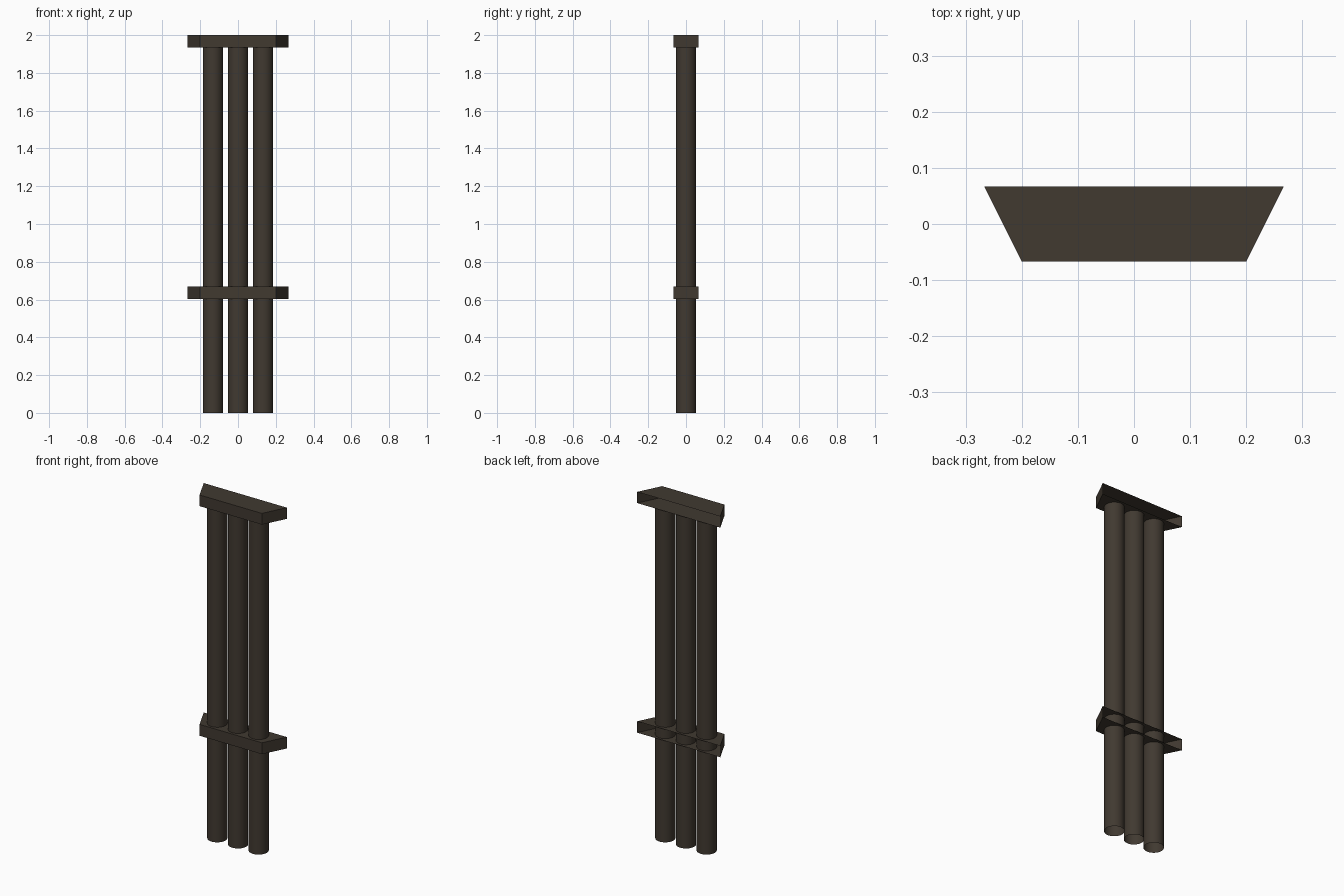
import bpy, bmesh, math

if "Cube" in bpy.data.objects:
    bpy.data.objects.remove(bpy.data.objects["Cube"])

brown = bpy.data.materials.new("dark_brown")
brown.diffuse_color = (0.052, 0.041, 0.030, 1)
brown.use_nodes = True
brown.node_tree.nodes["Principled BSDF"].inputs["Base Color"].default_value = brown.diffuse_color


def make_object(name, bm):
    mesh = bpy.data.meshes.new(name)
    bm.to_mesh(mesh)
    bm.free()
    mesh.materials.append(brown)
    obj = bpy.data.objects.new(name, mesh)
    bpy.context.collection.objects.link(obj)
    return obj


# Trapezoid bracket: wide at the back, with the back side left open
def bracket(name, z0, z1):
    profile = [(0.267, 0.067), (-0.267, 0.067), (-0.2, -0.067), (0.2, -0.067)]
    bm = bmesh.new()
    low = [bm.verts.new((x, y, z0)) for x, y in profile]
    high = [bm.verts.new((x, y, z1)) for x, y in profile]
    bm.faces.new(high)
    bm.faces.new(low[::-1])
    for i in (1, 2, 3):
        j = (i + 1) % 4
        bm.faces.new((low[i], low[j], high[j], high[i]))
    make_object(name, bm)


# Open-ended round pipe
def pipe(name, x, radius, height):
    bm = bmesh.new()
    bmesh.ops.create_cone(bm, cap_ends=False, segments=32, radius1=radius,
                          radius2=radius, depth=height)
    bmesh.ops.translate(bm, verts=bm.verts, vec=(x, 0, height / 2))
    for f in bm.faces:
        f.smooth = True
    make_object(name, bm)


bracket("top_bracket", 1.935, 2.0)
bracket("middle_bracket", 0.602, 0.668)

for side, x in (("left", -0.133), ("middle", 0.0), ("right", 0.133)):
    pipe(side + "_pipe", x, 0.053, 1.935)
